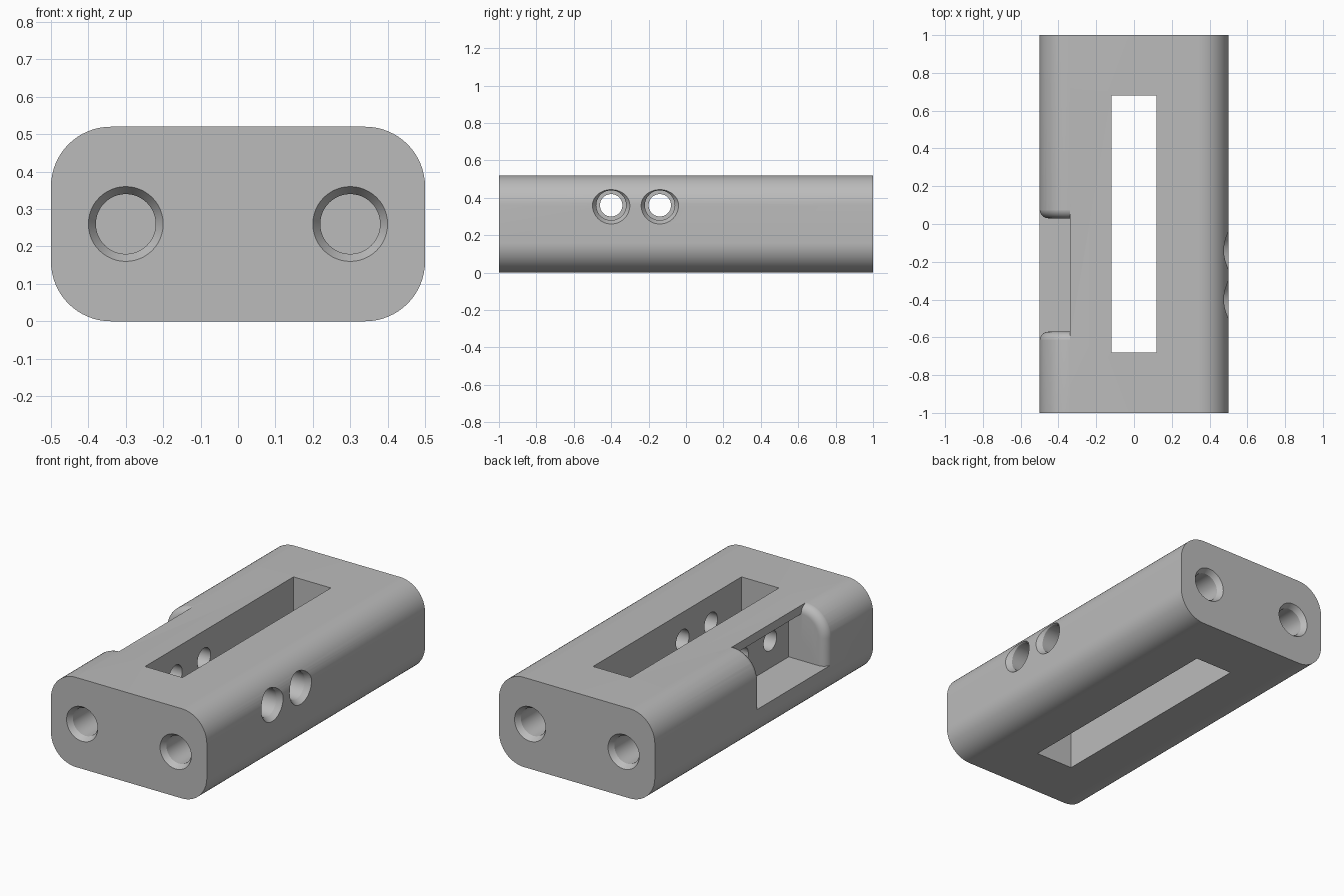
import bpy, bmesh, math

if "Cube" in bpy.data.objects:
    bpy.data.objects.remove(bpy.data.objects["Cube"])

grey = bpy.data.materials.new("plain_grey")
grey.diffuse_color = (0.5, 0.5, 0.5, 1)
grey.use_nodes = True
grey.node_tree.nodes["Principled BSDF"].inputs["Base Color"].default_value = grey.diffuse_color


def loft(name, rings):
    """Closed solid through a list of equally sized point rings."""
    bm = bmesh.new()
    vs = [[bm.verts.new(p) for p in ring] for ring in rings]
    n = len(vs[0])
    for a, b in zip(vs, vs[1:]):
        for i in range(n):
            j = (i + 1) % n
            bm.faces.new((a[i], a[j], b[j], b[i]))
    bm.faces.new(vs[0])
    bm.faces.new(vs[-1])
    bmesh.ops.recalc_face_normals(bm, faces=bm.faces)
    me = bpy.data.meshes.new(name)
    bm.to_mesh(me)
    bm.free()
    ob = bpy.data.objects.new(name, me)
    bpy.context.collection.objects.link(ob)
    return ob


def box(name, x0, x1, y0, y1, z0, z1):
    return loft(name, [[(x0, y0, z), (x1, y0, z), (x1, y1, z), (x0, y1, z)] for z in (z0, z1)])


def turned(name, axis, a, z, steps, n=48):
    """Stepped round cutter along x or y; steps are (position, radius)."""
    rings = []
    for s, r in steps:
        ring = []
        for i in range(n):
            t = 2 * math.pi * i / n
            u, w = a + r * math.cos(t), z + r * math.sin(t)
            ring.append((s, u, w) if axis == "x" else (u, s, w))
        rings.append(ring)
    return loft(name, rings)


# Body: rounded rectangle section along y
W, H, R = 0.5, 0.52, 0.16
section = []
for k, (cx, cz) in enumerate([(W - R, H - R), (R - W, H - R), (R - W, R), (W - R, R)]):
    for i in range(17):
        t = math.pi / 2 * (k + i / 16)
        section.append((cx + R * math.cos(t), cz + R * math.sin(t)))
body = loft("body", [[(x, y, z) for x, z in section] for y in (-1, 1)])
body.data.materials.append(grey)

# Central slot through the height
cutters = [box("slot_cutter", -0.12, 0.12, -0.68, 0.68, -0.1, 0.7)]

# Chamfered blind holes in both ends
for end in (-1, 1):
    for x in (-0.3, 0.3):
        steps = [(1.01, 0.11), (0.97, 0.08), (0.78, 0.08)]
        steps[0] = (1.01, 0.1067)
        cutters.append(turned("end_hole_cutter", "y", x, 0.26, [(end * s, r) for s, r in steps]))

# Counterbored cross holes from the right side into the left pocket
for y in (-0.4, -0.14):
    cutters.append(turned("cross_hole_cutter", "x", y, 0.36,
                          [(0.51, 0.1067), (0.47, 0.08), (0.3, 0.08), (0.3, 0.06), (-0.3, 0.06)]))

# Side pocket: open corner plus an undercut behind it
FLOOR, Y0, Y1, F = 0.2, -0.57, 0.03, 0.05
cutters.append(box("pocket_cutter", -0.6, -0.34, Y0, Y1, FLOOR, 0.6))
cutters.append(box("pocket_undercut_cutter", -0.4, -0.26, Y0, Y1, FLOOR, 0.47))

# Rounded lips at the pocket ends, following the body's outline
for edge, sign in ((Y0, -1), (Y1, 1)):
    rings = []
    for k in range(9):
        t = math.pi / 2 * k / 8
        d = F - F * math.cos(t) - 0.0006
        y = edge + sign * F * (1 - math.sin(t))
        ring = [(-0.34, y, 0.6), (-0.6, y, 0.6), (-0.6, y, FLOOR), (d - W, y, FLOOR)]
        for i in range(17):
            a = math.pi - math.pi / 2 * i / 16
            ring.append((R - W + (R - d) * math.cos(a), y, H - R + (R - d) * math.sin(a)))
        rings.append(ring)
    rings.append([(x, y - sign * 0.02, z) for x, y, z in rings[-1]])
    cutters.append(loft("pocket_lip_cutter", rings))

# Cut everything and bake the result
for c in cutters:
    m = body.modifiers.new("cut", "BOOLEAN")
    m.operation = "DIFFERENCE"
    m.solver = "EXACT"
    m.object = c
    c.hide_render = True
bpy.context.view_layer.update()
mesh = bpy.data.meshes.new_from_object(body.evaluated_get(bpy.context.evaluated_depsgraph_get()))
body.modifiers.clear()
body.data = mesh
mesh.materials.clear()
mesh.materials.append(grey)
for p in mesh.polygons:
    p.material_index = 0
for c in cutters:
    bpy.data.objects.remove(c)

bpy.ops.object.select_all(action="DESELECT")
body.select_set(True)
bpy.context.view_layer.objects.active = body
bpy.ops.object.shade_smooth_by_angle(angle=math.radians(25))
